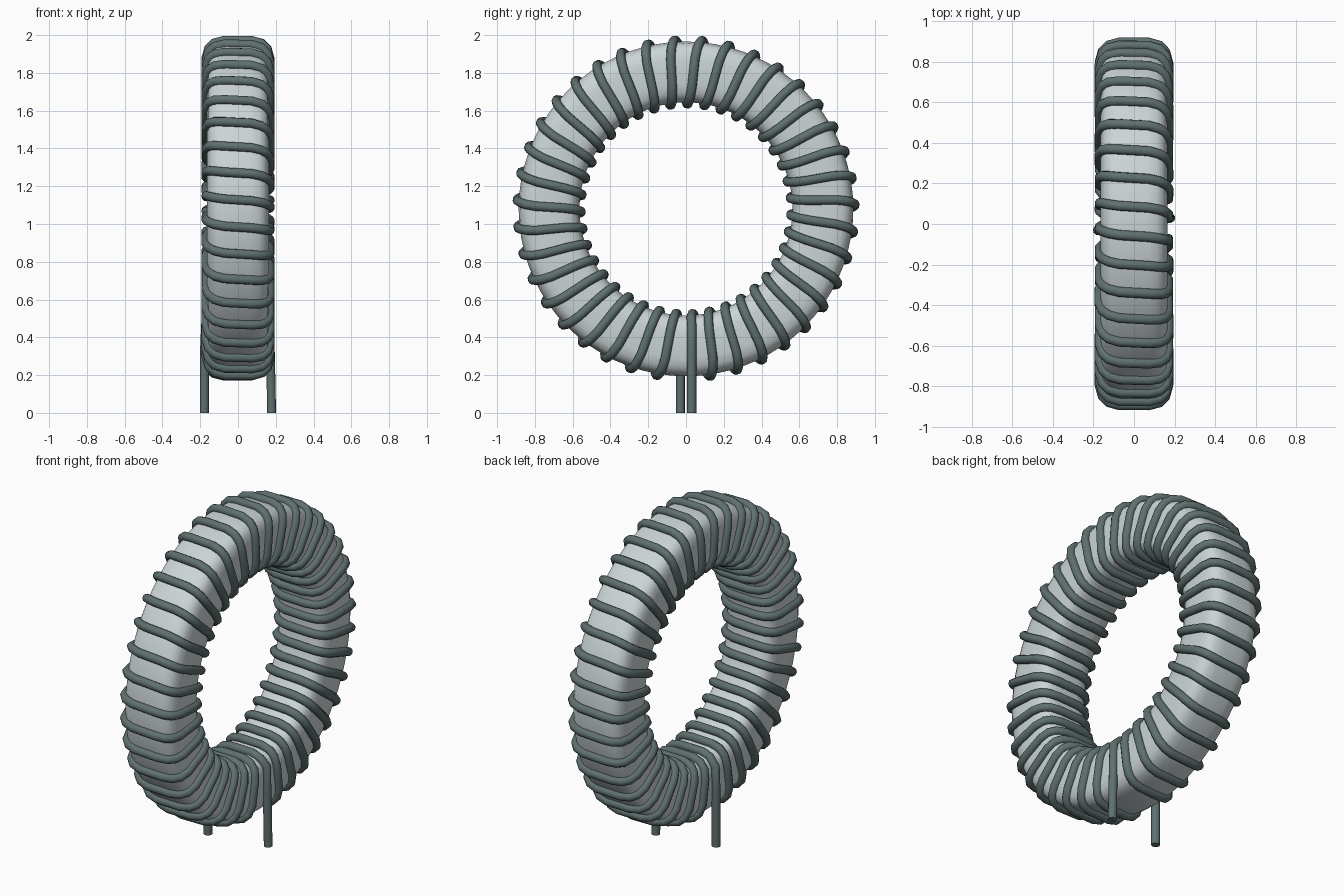
import bpy, bmesh, math

if "Cube" in bpy.data.objects:
    bpy.data.objects.remove(bpy.data.objects["Cube"])

ZC = 1.08            # height of the ring centre
R = 0.725            # ring radius to the middle of the section


def material(name, rgb):
    m = bpy.data.materials.new(name)
    m.diffuse_color = (*rgb, 1)
    m.use_nodes = True
    m.node_tree.nodes["Principled BSDF"].inputs["Base Color"].default_value = m.diffuse_color
    return m


def power(v, e):
    return math.copysign(abs(v) ** e, v)


def ring_point(theta, phi, half_r, half_x, e):
    """Point on a ring (axis x) with a rounded-square section; theta from the bottom."""
    t, p = math.radians(theta), math.radians(phi)
    r = R + half_r * power(math.cos(p), e)
    return (half_x * power(math.sin(p), e), r * math.sin(t), ZC - r * math.cos(t))


def finish(obj, mat):
    obj.data.materials.clear()
    obj.data.materials.append(mat)
    bpy.ops.object.select_all(action='DESELECT')
    obj.select_set(True)
    bpy.context.view_layer.objects.active = obj
    if obj.type == 'CURVE':
        bpy.ops.object.convert(target='MESH')
    bpy.ops.object.shade_smooth_by_angle(angle=math.radians(45))


core_mat = material("pale grey core", (0.60, 0.66, 0.67))
wire_mat = material("slate grey wire", (0.115, 0.16, 0.16))

# Core: rounded-square ring
NT, NP = 72, 20
bm = bmesh.new()
rings = [[bm.verts.new(ring_point(360 * i / NT, 360 * (j + 0.5) / NP, 0.162, 0.165, 0.5))
          for j in range(NP)] for i in range(NT)]
for i in range(NT):
    a, b = rings[i], rings[(i + 1) % NT]
    for j in range(NP):
        k = (j + 1) % NP
        bm.faces.new((a[j], a[k], b[k], b[j]))
bmesh.ops.recalc_face_normals(bm, faces=bm.faces)
mesh = bpy.data.meshes.new("ring_core")
bm.to_mesh(mesh)
bm.free()
core = bpy.data.objects.new("ring_core", mesh)
bpy.context.collection.objects.link(core)
finish(core, core_mat)

# Winding: one wire, up the first lead, 38 turns round the core, down the last lead
TURNS, PITCH, STEP = 38, 9.24, 22.5
first, last = 146.25, TURNS * 360 + 213.75
points = [(0.178, 0.03, 0.0), (0.172, 0.03, 0.3), (0.168, 0.03, 0.47)]
for n in range(int(round((last - first) / STEP)) + 1):
    phi = first + n * STEP
    theta = 1.3 + PITCH * (phi - 90) / 360
    points.append(ring_point(theta, phi, 0.171, 0.171, 0.53))
points += [(-0.172, -0.03, 0.47), (-0.178, -0.03, 0.3), (-0.178, -0.03, 0.0)]

curve = bpy.data.curves.new("wire_winding", 'CURVE')
curve.dimensions = '3D'
curve.bevel_depth = 0.0245
curve.bevel_resolution = 3
curve.use_fill_caps = True
spline = curve.splines.new('POLY')
spline.points.add(len(points) - 1)
for sp, co in zip(spline.points, points):
    sp.co = (*co, 1)
wire = bpy.data.objects.new("wire_winding", curve)
bpy.context.collection.objects.link(wire)
finish(wire, wire_mat)
